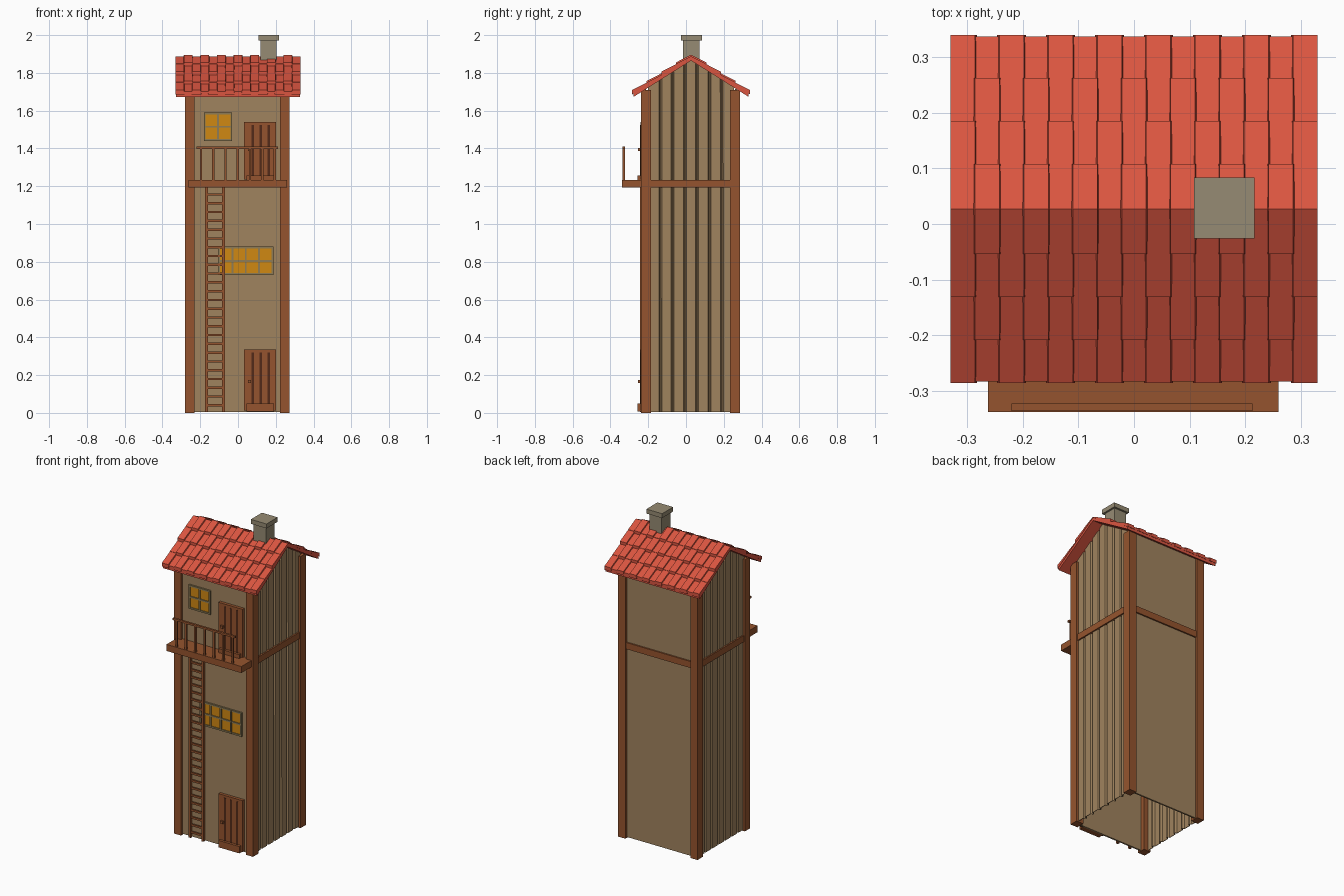
import bpy, bmesh

cube = bpy.data.objects.get("Cube")
if cube:
    bpy.data.objects.remove(cube, do_unlink=True)


def material(name, r, g, b):
    """Flat material from 0-255 display colour."""
    lin = [((v / 255 + 0.055) / 1.055) ** 2.4 for v in (r, g, b)] + [1]
    m = bpy.data.materials.new(name)
    m.use_nodes = True
    m.diffuse_color = lin
    for n in m.node_tree.nodes:
        if n.type == 'BSDF_PRINCIPLED':
            n.inputs["Base Color"].default_value = lin
            n.inputs["Roughness"].default_value = 0.9
    return m


PLASTER = material("tan_wall", 160, 131, 94)
WOOD = material("brown_wood", 149, 84, 46)
DARK = material("dark_wood", 82, 42, 24)
RED = material("red_tile", 218, 85, 64)
STONE = material("grey_stone", 150, 139, 115)
GLASS = material("amber_glass", 208, 136, 18)
FRAME = material("window_frame", 142, 124, 86)


def finish(name, bm, mat):
    bmesh.ops.recalc_face_normals(bm, faces=bm.faces)
    me = bpy.data.meshes.new(name)
    bm.to_mesh(me)
    bm.free()
    me.materials.append(mat)
    ob = bpy.data.objects.new(name, me)
    bpy.context.collection.objects.link(ob)
    return ob


def hexa(bm, pts):
    """Six-sided block: four bottom corners then four top corners."""
    v = [bm.verts.new(p) for p in pts]
    bm.faces.new(v[:4])
    bm.faces.new(v[4:])
    for i in range(4):
        j = (i + 1) % 4
        bm.faces.new((v[i], v[j], v[j + 4], v[i + 4]))


def boxes(name, mat, *items):
    """One object from boxes given as x0, x1, y0, y1, z0, z1."""
    bm = bmesh.new()
    for x0, x1, y0, y1, z0, z1 in items:
        hexa(bm, [(x, y, z) for z in (z0, z1)
                  for x, y in ((x0, y0), (x1, y0), (x1, y1), (x0, y1))])
    return finish(name, bm, mat)


RIDGE_Y, SLOPE = 0.027, 0.63
WALL_Y = -0.222


def roof_z(y, top):
    return top - SLOPE * abs(y - RIDGE_Y)


# Corner posts
boxes("corner_posts", WOOD, *[(x, x + 0.05, y, y + 0.053, 0, 1.71)
                              for x in (-0.28, 0.222) for y in (-0.239, 0.233)])

# Plain front and back walls, open underneath
boxes("front_wall", PLASTER, (-0.25, 0.24, WALL_Y, WALL_Y + 0.01, 0.005, 1.715))
boxes("back_wall", PLASTER, (-0.25, 0.24, 0.26, 0.27, 0.005, 1.715))

# Grooved gable walls
profile = [(-0.2, 0), (RIDGE_Y, 0), (0.254, 0)]
for i in range(6):
    c = RIDGE_Y + (i - 2.5) * 0.065
    profile += [(c - 0.009, 0), (c - 0.003, 0.013), (c + 0.003, 0.013), (c + 0.009, 0)]
profile.sort()
for name, side, x in (("left_gable_wall", 1, 0.256), ("right_gable_wall", -1, -0.264)):
    bm = bmesh.new()
    cols = [[bm.verts.new((x - side * d, y, z)) for z in (0.005, roof_z(y, 1.87))]
            for y, d in profile]
    for a, b in zip(cols, cols[1:]):
        bm.faces.new((a[0], b[0], b[1], a[1]))
    wall = finish(name, bm, PLASTER)
    mod = wall.modifiers.new("thickness", 'SOLIDIFY')
    mod.thickness = 0.004
    mod.offset = 0

# Floor beams between the posts
boxes("floor_beams", WOOD,
      (0.245, 0.266, -0.19, 0.24, 1.192, 1.233),
      (-0.274, -0.253, -0.19, 0.24, 1.192, 1.233),
      (-0.24, 0.23, 0.258, 0.279, 1.192, 1.233))

# Roof slab
bm = bmesh.new()
for s in (-1, 1):
    eave = RIDGE_Y + s * 0.305
    ends = [[(x, y, roof_z(y, t)) for y, t in
             ((RIDGE_Y, 1.865), (eave, 1.865), (eave, 1.885), (RIDGE_Y, 1.885))]
            for x in (-0.328, 0.328)]
    hexa(bm, ends[0] + ends[1])
finish("roof_slab", bm, RED)

# Stepped tiles, alternately raised
bm = bmesh.new()
ROWS, COLS, RUN = 4, 15, 0.0775
width = 0.66 / COLS
for s in (-1, 1):
    for r in range(ROWS):
        for c in range(COLS):
            up = (r + c) % 2
            x0 = -0.33 + c * width
            x1 = x0 + width
            near, far = r * RUN, (r + 1) * RUN + 0.003 * up
            flare = 0.004 * up
            pts = []
            for level in (0, 1):
                for x, d, h in ((x0, near, 0.005), (x1, near, 0.005),
                                (x1, far, 0.015), (x0, far, 0.015)):
                    out = 1 if x == x1 else -1
                    grow = flare * out * (1 - level)
                    y = RIDGE_Y + s * d
                    z = roof_z(y, 1.883) + level * (h + 0.008 * up)
                    pts.append((max(-0.33, min(0.33, x + grow)), y, z))
            hexa(bm, pts)
finish("roof_tiles", bm, RED)

# Chimney
boxes("chimney", STONE,
      (0.12, 0.205, -0.015, 0.072, 1.84, 1.98),
      (0.108, 0.217, -0.026, 0.084, 1.972, 2.0))

# Balcony floor and railing
boxes("balcony_floor", WOOD, (-0.262, 0.26, -0.338, WALL_Y, 1.192, 1.233))
boxes("balcony_railing", WOOD, (-0.22, 0.213, -0.336, -0.323, 1.397, 1.409),
      *[(x - 0.006, x + 0.006, -0.335, -0.324, 1.23, 1.4)
        for x in [-0.196 + i * 0.065 for i in range(7)]])

# Ladder
boxes("ladder", WOOD,
      (-0.175, -0.16, -0.243, -0.229, 0.005, 1.195),
      (-0.085, -0.07, -0.243, -0.229, 0.005, 1.195),
      *[(-0.165, -0.08, -0.241, -0.231, z - 0.006, z + 0.006)
        for z in [0.04 + i * 0.0465 for i in range(25)]])


# Doors with plank gaps, sill and handle
def door(name, z0, z1, sill_top, handle_z):
    boxes(name, WOOD, (0.033, 0.2, -0.241, WALL_Y + 0.005, z0, z1),
          (0.045, 0.19, -0.258, WALL_Y, z0 - 0.005, sill_top),
          (0.052, 0.07, -0.253, -0.238, handle_z - 0.008, handle_z + 0.008))
    boxes(name + "_gaps", DARK, *[(x - 0.007, x + 0.007, -0.243, -0.238, sill_top, z1 - 0.015)
                                  for x in (0.078, 0.12, 0.162)])


door("lower_door", 0.012, 0.335, 0.05, 0.165)
door("upper_door", 1.235, 1.54, 1.258, 1.395)


# Windows with glazing bars
def window(name, x0, x1, z0, z1, cols):
    boxes(name + "_glass", GLASS, (x0, x1, WALL_Y - 0.005, WALL_Y + 0.003, z0, z1))
    bars = []
    for i in range(cols + 1):
        x = x0 + (x1 - x0) * i / cols
        bars.append((x - 0.005, x + 0.005, WALL_Y - 0.012, WALL_Y, z0 - 0.005, z1 + 0.005))
    for i in range(3):
        z = z0 + (z1 - z0) * i / 2
        bars.append((x0, x1, WALL_Y - 0.011, WALL_Y, z - 0.005, z + 0.005))
    boxes(name + "_frame", FRAME, *bars)


window("upper_window", -0.176, -0.036, 1.445, 1.585, 2)
window("lower_window", -0.1, 0.182, 0.735, 0.875, 4)
